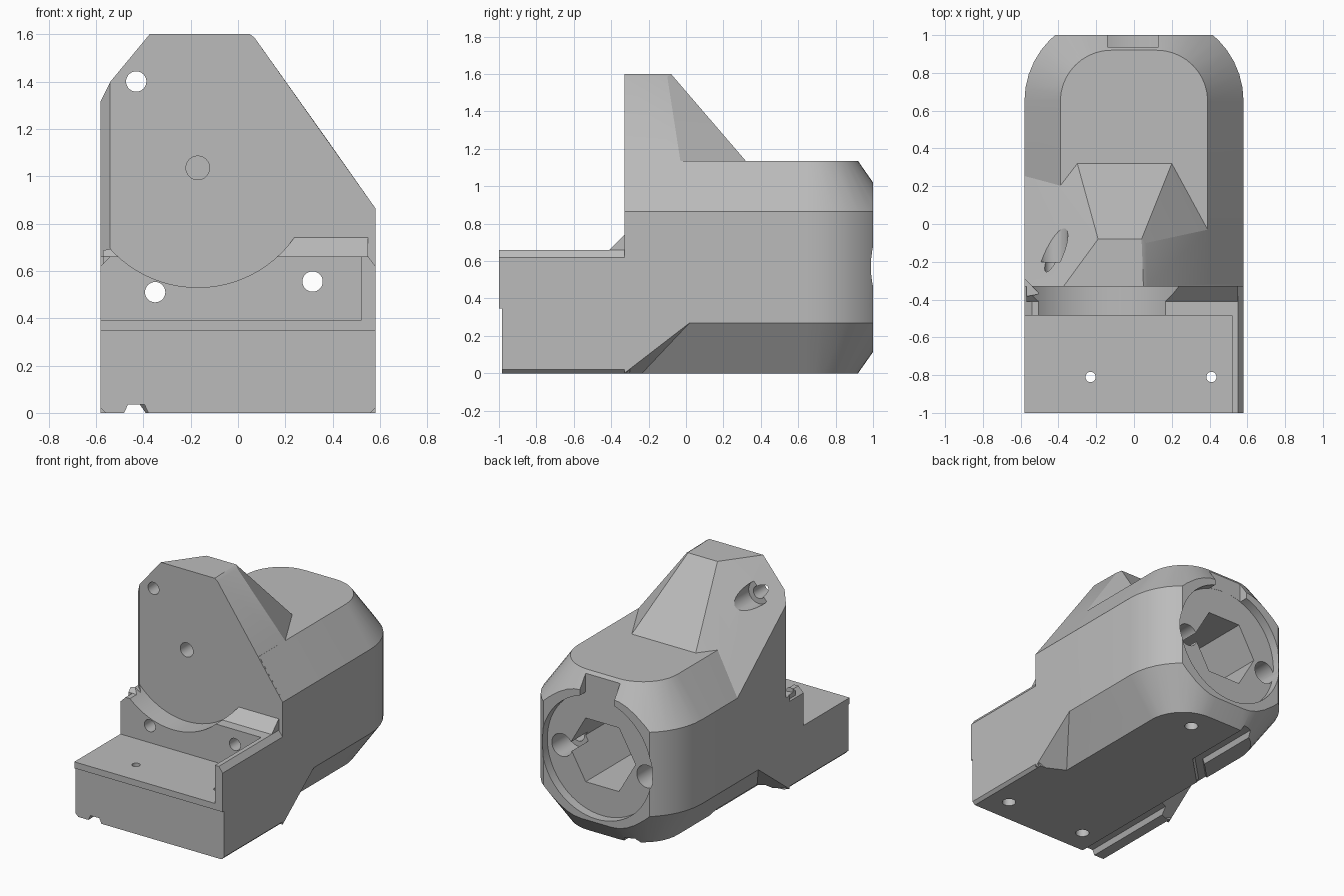
import bpy, bmesh, math
from mathutils import Matrix, Vector

old = bpy.data.objects.get("Cube")
if old:
    bpy.data.objects.remove(old, do_unlink=True)

grey = bpy.data.materials.new("plain_grey")
grey.use_nodes = True
colour = (0.5, 0.5, 0.5, 1)
grey.diffuse_color = colour
grey.node_tree.nodes["Principled BSDF"].inputs["Base Color"].default_value = colour

W = 0.58       # half width
MID = 0.57     # height of the rear opening's centre


def finish(bm, name):
    bmesh.ops.recalc_face_normals(bm, faces=bm.faces)
    mesh = bpy.data.meshes.new(name)
    bm.to_mesh(mesh)
    bm.free()
    mesh.materials.append(grey)
    obj = bpy.data.objects.new(name, mesh)
    bpy.context.collection.objects.link(obj)
    return obj


def hull(name, points):
    bm = bmesh.new()
    for p in points:
        bm.verts.new(p)
    result = bmesh.ops.convex_hull(bm, input=bm.verts)
    loose = [v for v in bm.verts if not v.link_faces]
    bmesh.ops.delete(bm, geom=loose, context='VERTS')
    bmesh.ops.dissolve_limit(bm, angle_limit=0.01, verts=bm.verts, edges=bm.edges)
    return finish(bm, name)


def box(name, x, y, z):
    return hull(name, [(a, b, c) for a in x for b in y for c in z])


def rod(name, a, b, radius, sides=32, turn=0):
    a, b = Vector(a), Vector(b)
    rot = (b - a).to_track_quat('Z', 'Y').to_matrix().to_4x4()
    bm = bmesh.new()
    bmesh.ops.create_cone(bm, cap_ends=True, segments=sides, radius1=radius,
                          radius2=radius, depth=(b - a).length,
                          matrix=Matrix.Translation((a + b) / 2) @ rot @ Matrix.Rotation(turn, 4, 'Z'))
    return finish(bm, name)


def along_y(name, x, z, y0, y1, radius, **kw):
    return rod(name, (x, y0, z), (x, y1, z), radius, **kw)


def combine(target, other, operation):
    mod = target.modifiers.new("combine", 'BOOLEAN')
    mod.operation, mod.solver, mod.object = operation, 'EXACT', other
    bpy.context.view_layer.objects.active = target
    with bpy.context.temp_override(object=target, active_object=target):
        bpy.ops.object.modifier_apply(modifier=mod.name)
    bpy.data.objects.remove(other, do_unlink=True)


def cut(target, *cutters):
    for c in cutters:
        combine(target, c, 'DIFFERENCE')


def plan_ring(inset, z, steps=10):
    # half-round-ended outline of the motor-shaped rear body
    pts = []
    for s in (-1, 1):
        pts.append((s * (W - inset), -0.32, z))
        for i in range(steps + 1):
            t = math.pi / 2 * i / steps
            r = 0.46 - inset
            pts.append((s * (0.12 + r * math.cos(t)), 0.65 + r * math.sin(t), z))
    return pts


# Rear body with chamfered top and bottom, rounded back corners and flat back
body = hull("main_housing", plan_ring(0.19, 0) + plan_ring(0, 0.27)
            + plan_ring(0, 0.865) + plan_ring(0.19, 1.135))
cut(body, box("back_trim", (-1, 1), (1, 1.4), (-1, 2)))

# Front base, extruded along y
section = [(-W, 0.02), (-0.56, 0), (0.56, 0), (W, 0.02),
           (W, 0.62), (0.55, 0.66), (-0.54, 0.66), (-W, 0.62)]
base = hull("front_base", [(x, y, z) for x, z in section for y in (-1, -0.3)])
ramp = [(-0.41, 0.66), (-0.41, 0.5), (-0.3, 0.5), (-0.3, 0.74), (-0.33, 0.74)]
combine(base, hull("ledge_ramp", [(x, y, z) for x in (-0.57, 0.55) for y, z in ramp]), 'UNION')
cut(base,
    box("ledge_recess", (-0.7, 0.52), (-1.1, -0.485), (0.39, 0.9)),
    along_y("round_scoop", -0.17, 1.03, -0.6, -0.32, 0.5, sides=80),
    box("front_step", (-0.7, 0.7), (-1.1, -0.985), (-0.1, 0.345)))

# Upper hump with sloping sides and back
hump = hull("upper_hump", [
    (W, -0.33, 0.865), (0.07, -0.33, 1.585), (0.05, -0.33, 1.6), (-0.373, -0.33, 1.6),
    (-W, -0.33, 1.35), (-W, -0.33, 0.3), (W, -0.33, 0.3),
    (0.04, -0.08, 1.6), (-0.19, -0.08, 1.6), (0.065, -0.1, 1.585),
    (0.2, 0.32, 1.135), (-0.3, 0.32, 1.135), (-0.4, 0.19, 1.135), (0.39, -0.03, 1.135),
    (-W, 0.26, 0.86), (W, -0.03, 0.865),
    (-W, 0.26, 0.3), (W, -0.03, 0.3), (0.2, 0.32, 0.3), (-0.3, 0.32, 0.3)])
combine(body, hump, 'UNION')
combine(body, base, 'UNION')

# Sloping shoulders where the square base meets the lower chamfer
for s in (-1, 1):
    combine(body, hull("lower_shoulder", [
        (s * W, -0.33, 0), (s * 0.36, -0.33, 0), (s * 0.36, -0.22, 0), (s * W, 0.02, 0.27),
        (s * W, -0.33, 0.3), (s * 0.36, -0.33, 0.3), (s * 0.36, 0.02, 0.27),
        (s * W, 0.02, 0.3)]), 'UNION')

# Bevelled front corner beside the tall face
cut(body, hull("corner_bevel", [(x, y, z) for z in (0.66, 1.55) for x, y in
                                ((-0.5, -0.37), (-0.62, -0.25), (-0.66, -0.4))]))

# Rear opening: round recess, keyway and hexagonal pocket
cut(body,
    along_y("round_recess", 0, MID, 0.935, 1.1, 0.43, sides=64),
    box("keyway", (-0.14, 0.13), (0.936, 1.1), (0.9, 1.2)),
    along_y("hex_pocket", 0, MID, 0.42, 1.1, 0.26, sides=6, turn=math.pi / 2))

# Long screw holes with wide rear bores
for x, z in ((-0.35, 0.51), (0.315, 0.555)):
    cut(body, along_y("long_hole", x, z, -0.6, 1.1, 0.043),
        along_y("rear_bore", x, z, 0.75, 1.1, 0.08))

# Upper holes in the tall face
cut(body,
    along_y("upper_hole", -0.43, 1.4, -0.5, 0.3, 0.043),
    along_y("upper_bore", -0.43, 1.4, -0.2, 0.3, 0.08),
    along_y("centre_hole", -0.17, 1.035, -0.5, -0.15, 0.05))

# Vertical screw holes
for x in (-0.23, 0.41):
    cut(body, rod("ledge_hole", (x, -0.81, -0.1), (x, -0.81, 0.6), 0.027),
        rod("ledge_bore", (x, -0.81, -0.1), (x, -0.81, 0.1), 0.045))
cut(body, rod("under_hole", (0.13, 0.75, -0.1), (0.13, 0.75, 0.15), 0.045))

# Cable groove along the underside
path = [(-0.43, -1.1), (-0.43, 0.2), (-0.21, 0.42), (-0.21, 1.1)]
for (xa, ya), (xb, yb) in zip(path, path[1:]):
    cut(body, hull("cable_groove", [
        (x + s * w, y, z) for x, y in ((xa, ya), (xb, yb))
        for s in (-1, 1) for w, z in ((0.06, -0.02), (0.035, 0.035))]))

# Smooth curved areas, keep the edges crisp
for o in bpy.context.selected_objects:
    o.select_set(False)
body.select_set(True)
bpy.context.view_layer.objects.active = body
bpy.ops.object.shade_smooth_by_angle(angle=math.radians(22))
